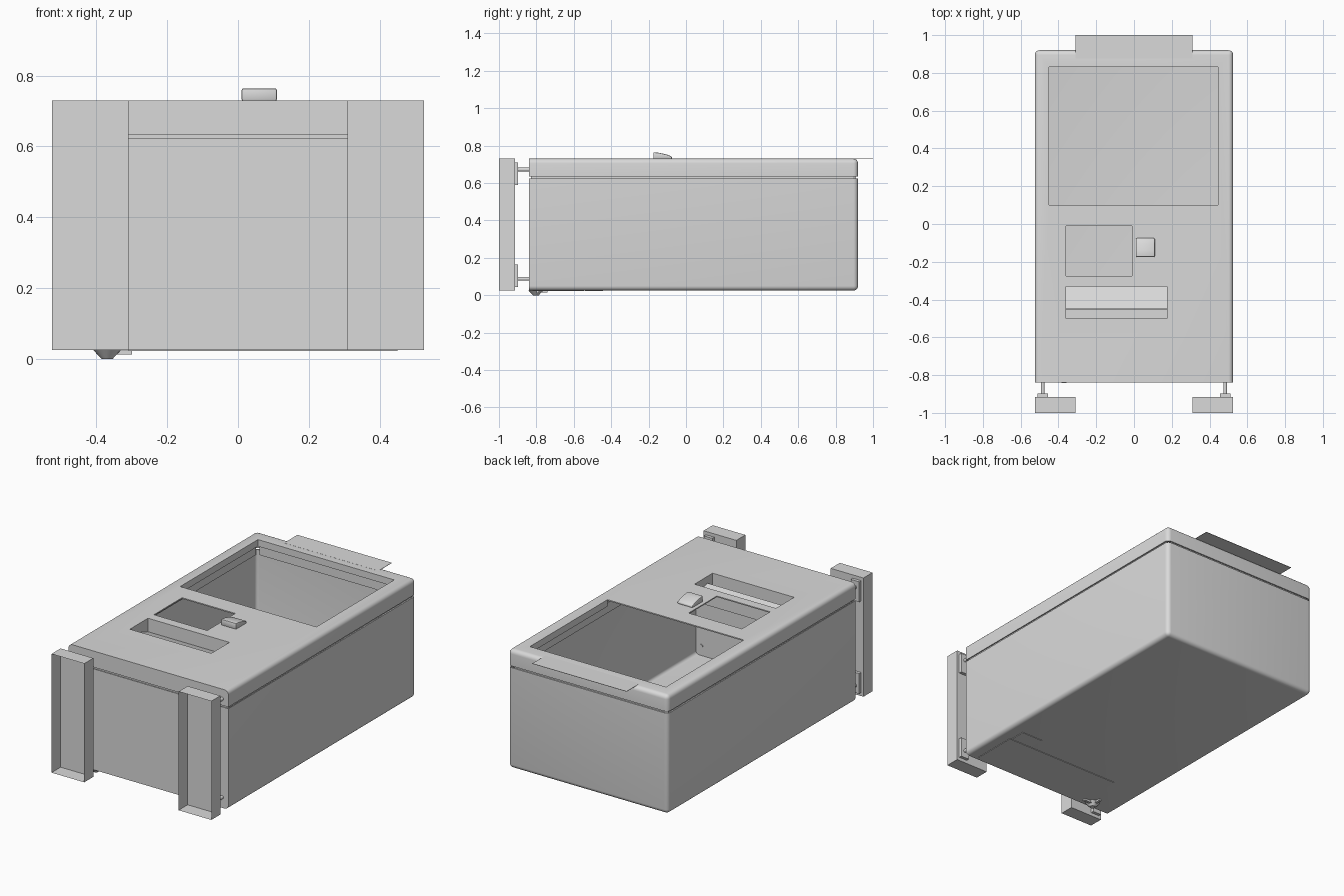
import bpy, bmesh
from mathutils import Vector

if "Cube" in bpy.data.objects:
    bpy.data.objects.remove(bpy.data.objects["Cube"], do_unlink=True)

grey = bpy.data.materials.new("light_grey")
grey.use_nodes = True
grey.diffuse_color = (0.7, 0.7, 0.7, 1)
grey.node_tree.nodes["Principled BSDF"].inputs["Base Color"].default_value = (0.7, 0.7, 0.7, 1)


def finish(name, bm):
    bmesh.ops.recalc_face_normals(bm, faces=bm.faces)
    mesh = bpy.data.meshes.new(name)
    bm.to_mesh(mesh)
    bm.free()
    obj = bpy.data.objects.new(name, mesh)
    bpy.context.collection.objects.link(obj)
    mesh.materials.append(grey)
    return obj


def cuboid(x, y, z):
    bm = bmesh.new()
    bmesh.ops.create_cube(bm, size=1)
    for v in bm.verts:
        v.co = Vector([a if c < 0 else b for c, (a, b) in zip(v.co, (x, y, z))])
    return bm


def box(name, x, y, z):
    return finish(name, cuboid(x, y, z))


def prism(name, profile, x0, x1):
    """Side profile in y, z stretched along x."""
    bm = bmesh.new()
    face = bm.faces.new([bm.verts.new((x0, y, z)) for y, z in profile])
    res = bmesh.ops.extrude_face_region(bm, geom=[face])
    verts = [g for g in res["geom"] if isinstance(g, bmesh.types.BMVert)]
    bmesh.ops.translate(bm, verts=verts, vec=(x1 - x0, 0, 0))
    return finish(name, bm)


def activate(obj):
    bpy.ops.object.select_all(action="DESELECT")
    obj.select_set(True)
    bpy.context.view_layer.objects.active = obj


def smooth(obj):
    activate(obj)
    bpy.ops.object.shade_smooth_by_angle(angle=0.6)


def apply_all(obj):
    activate(obj)
    for m in list(obj.modifiers):
        bpy.ops.object.modifier_apply(modifier=m.name)


def shell(name, x, y, z, closed_z, wall=0.008, radius=0.025):
    """Half case: open on one z side, rounded everywhere but the front."""
    bm = cuboid(x, y, z)
    open_faces = [f for f in bm.faces if abs(f.calc_center_median().z - closed_z) > (z[1] - z[0]) * 0.9]
    bmesh.ops.delete(bm, geom=open_faces, context="FACES")
    edges = []
    for e in bm.edges:
        a, b = (v.co for v in e.verts)
        at_front = abs(a.y - y[0]) < 1e-5 and abs(b.y - y[0]) < 1e-5
        if not at_front and not e.is_boundary:
            edges.append(e)
    bmesh.ops.bevel(bm, geom=edges, offset=radius, segments=5, profile=0.5, affect="EDGES")
    obj = finish(name, bm)
    # keep the shell facing outwards so the wall grows inwards
    me = obj.data
    if any(p.normal.z * (closed_z - sum(z) / 2) < -0.01 for p in me.polygons):
        me.flip_normals()
    mod = obj.modifiers.new("wall", "SOLIDIFY")
    mod.thickness = wall
    mod.offset = -1
    apply_all(obj)
    return obj


# case halves
case_x, case_y = (-0.525, 0.525), (-0.84, 0.92)
body = shell("case_body", case_x, case_y, (0.025, 0.624), 0.025)
lid = shell("case_lid", case_x, case_y, (0.634, 0.73), 0.73)

# openings in the lid: window, square display, slot
openings = [
    ((-0.45, 0.445), (0.10, 0.83)),
    ((-0.36, -0.01), (-0.275, -0.01)),
    ((-0.36, 0.175), (-0.50, -0.33)),
]
for ox, oy in openings:
    cutter = box("opening_cutter", ox, oy, (0.69, 0.8))
    cutter.hide_render = True
    cut = lid.modifiers.new("cut", "BOOLEAN")
    cut.operation = "DIFFERENCE"
    cut.solver = "EXACT"
    cut.object = cutter
    apply_all(lid)
    bpy.data.objects.remove(cutter, do_unlink=True)
smooth(body)
smooth(lid)

# sealing lip closing the joint between the halves
box("lip_front", (-0.51, 0.51), (-0.828, -0.822), (0.60, 0.66))
box("lip_back", (-0.49, 0.49), (0.902, 0.908), (0.60, 0.66))
for side, s in (("right", -1), ("left", 1)):
    box("lip_" + side, sorted((s * 0.507, s * 0.513)), (-0.825, 0.895), (0.60, 0.66))

# window rim
box("window_rim_back", (-0.456, 0.451), (0.83, 0.836), (0.69, 0.727))
box("window_rim_right", (-0.456, -0.45), (0.10, 0.83), (0.69, 0.727))
box("window_rim_left", (0.445, 0.451), (0.10, 0.83), (0.69, 0.727))

# slot pocket with a sloping chute
box("slot_back_wall", (-0.366, 0.181), (-0.33, -0.324), (0.63, 0.727))
box("slot_front_wall", (-0.366, 0.181), (-0.506, -0.50), (0.63, 0.727))
box("slot_right_wall", (-0.366, -0.36), (-0.50, -0.33), (0.63, 0.727))
box("slot_left_wall", (0.175, 0.181), (-0.50, -0.33), (0.63, 0.727))
box("slot_floor", (-0.36, 0.175), (-0.50, -0.452), (0.64, 0.646))
prism("slot_chute", [(-0.45, 0.69), (-0.33, 0.65), (-0.33, 0.644), (-0.45, 0.644)], -0.36, 0.175)

# push button with a falling top
button = prism("push_button", [(-0.175, 0.728), (-0.175, 0.765), (-0.14, 0.761),
                               (-0.105, 0.753), (-0.075, 0.742), (-0.075, 0.728)], 0.01, 0.11)
bev = button.modifiers.new("soft_edges", "BEVEL")
bev.width = 0.006
bev.segments = 2
apply_all(button)
smooth(button)

# thin tab sticking out at the back
box("rear_tab", (-0.31, 0.31), (0.875, 1.0), (0.7285, 0.7305))

# open-fronted wall brackets with standoffs
for side, s in (("right", -1), ("left", 1)):
    bm = cuboid(sorted((s * 0.31, s * 0.525)), (-1.0, -0.915), (0.025, 0.73))
    front = [f for f in bm.faces if f.calc_center_median().y < -0.99]
    bmesh.ops.delete(bm, geom=front, context="FACES")
    bracket = finish("wall_bracket_" + side, bm)
    for level, lo, hi, pin in (("upper", 0.59, 0.71, 0.672), ("lower", 0.045, 0.165, 0.088)):
        box(f"{level}_pad_{side}", sorted((s * 0.455, s * 0.51)), (-0.915, -0.897), (lo, hi))
        bpy.ops.mesh.primitive_cylinder_add(vertices=20, radius=0.01, depth=0.075,
                                            location=(s * 0.483, -0.867, pin),
                                            rotation=(1.5708, 0, 0))
        rod = bpy.context.object
        rod.name = f"{level}_pin_{side}"
        rod.data.materials.append(grey)
        smooth(rod)

# service hatch and its hinge plate under the case
box("bottom_hatch", (-0.31, 0.45), (-0.82, -0.545), (0.022, 0.027))
box("hatch_plate", (0.30, 0.44), (-0.54, -0.445), (0.022, 0.027))

# swivel latch beside the hatch
bpy.ops.mesh.primitive_cone_add(vertices=24, radius1=0.016, radius2=0.04, depth=0.026,
                                location=(-0.37, -0.803, 0.013))
latch = bpy.context.object
latch.name = "latch_knob"
latch.data.materials.append(grey)
smooth(latch)
box("latch_arm", (-0.385, -0.30), (-0.80, -0.785), (0.012, 0.024))
box("latch_tail", (-0.38, -0.365), (-0.78, -0.74), (0.014, 0.026))
